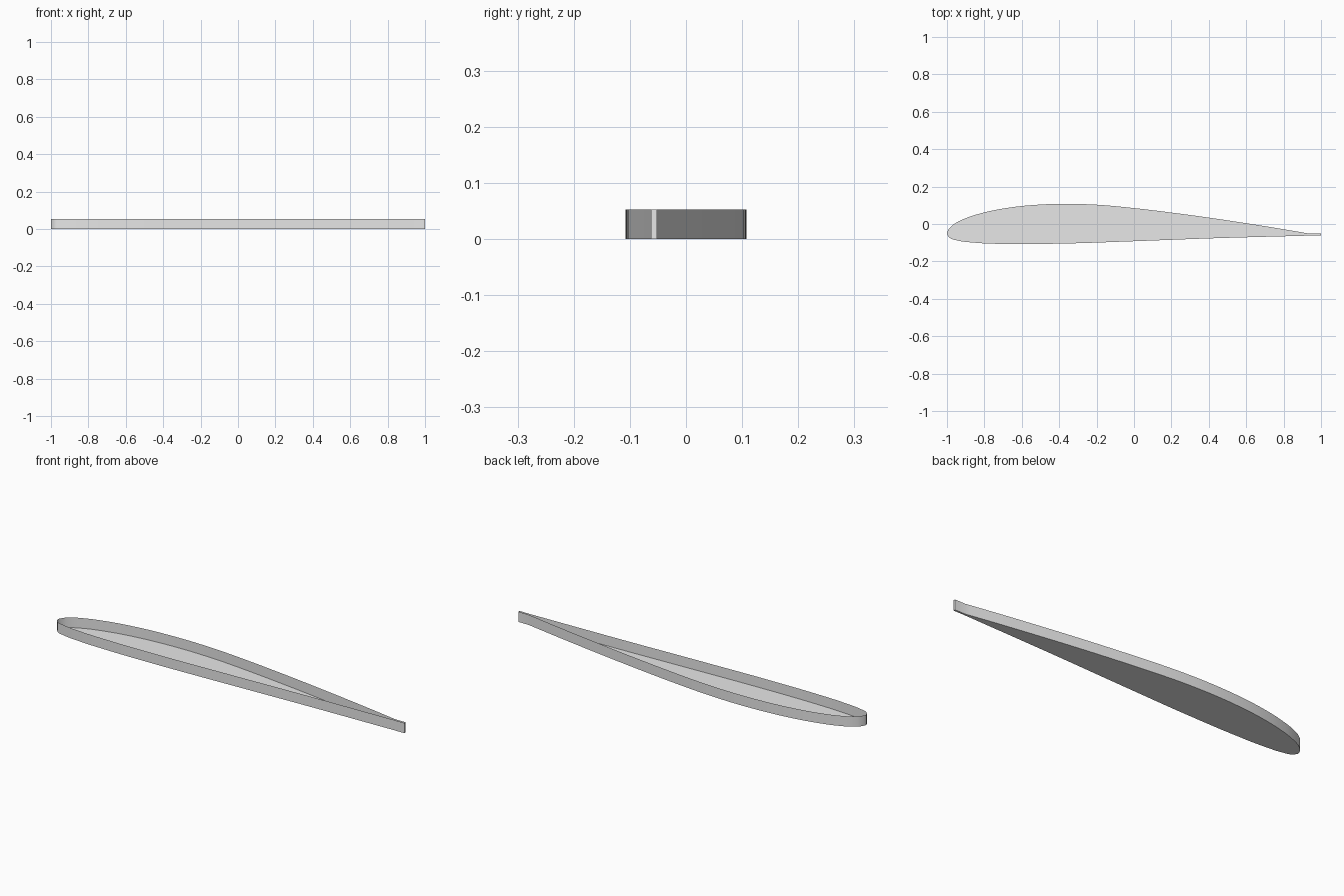
import bpy
import bmesh
from mathutils import Vector

cube = bpy.data.objects.get("Cube")
if cube:
    bpy.data.objects.remove(cube, do_unlink=True)

HEIGHT = 0.053

grey = bpy.data.materials.new("light grey")
grey.use_nodes = True
colour = (0.8, 0.8, 0.8, 1)
grey.diffuse_color = colour
grey.node_tree.nodes["Principled BSDF"].inputs["Base Color"].default_value = colour

# Wing section outline: upper side from tail to nose, then lower side back
outline = [(0.94, -0.052), (0.8, -0.028), (0.6, 0.004), (0.4, 0.034),
           (0.2, 0.061), (0, 0.085), (-0.2, 0.103), (-0.36, 0.108),
           (-0.5, 0.104), (-0.65, 0.09), (-0.8, 0.062), (-0.9, 0.031),
           (-0.96, 0.001), (-0.99, -0.027), (-1, -0.052), (-0.985, -0.074),
           (-0.94, -0.089), (-0.85, -0.1), (-0.65, -0.107), (-0.4, -0.105),
           (0, -0.092), (0.4, -0.077), (0.94, -0.062)]


def smooth_path(points, steps=5):
    """Hermite path through the points, with chord-scaled tangents."""
    pts = [Vector(p) for p in points]
    last = len(pts) - 1
    gaps = [(b - a).length for a, b in zip(pts, pts[1:])]
    slopes = [(b - a) / g for a, b, g in zip(pts, pts[1:], gaps)]
    tangents = [slopes[0]]
    for i in range(1, last):
        g, h = gaps[i - 1], gaps[i]
        tangents.append((slopes[i - 1] * h + slopes[i] * g) / (g + h))
    tangents.append(slopes[-1])
    path = []
    for i in range(last):
        for s in range(steps):
            t = s / steps
            u = 1 - t
            path.append(pts[i] * (u * u * (1 + 2 * t))
                        + pts[i + 1] * (t * t * (3 - 2 * t))
                        + tangents[i] * (gaps[i] * t * u * u)
                        - tangents[i + 1] * (gaps[i] * t * t * u))
    return path + [pts[-1]]


# Thin flat tail tab closes the outline
loop = smooth_path(outline) + [Vector((1, -0.062)), Vector((1, -0.052))]

# Open tray: flat floor with an upright rim wall
bm = bmesh.new()
floor = [bm.verts.new((p.x, p.y, 0)) for p in loop]
rim = [bm.verts.new((p.x, p.y, HEIGHT)) for p in loop]
bm.faces.new(floor[::-1])
for i in range(len(loop)):
    j = (i + 1) % len(loop)
    bm.faces.new((floor[i], floor[j], rim[j], rim[i]))

mesh = bpy.data.meshes.new("wing_section_tray")
bm.to_mesh(mesh)
bm.free()
mesh.materials.append(grey)
tray = bpy.data.objects.new("wing_section_tray", mesh)
bpy.context.collection.objects.link(tray)

bpy.ops.object.select_all(action='DESELECT')
tray.select_set(True)
bpy.context.view_layer.objects.active = tray
bpy.ops.object.shade_smooth_by_angle()
